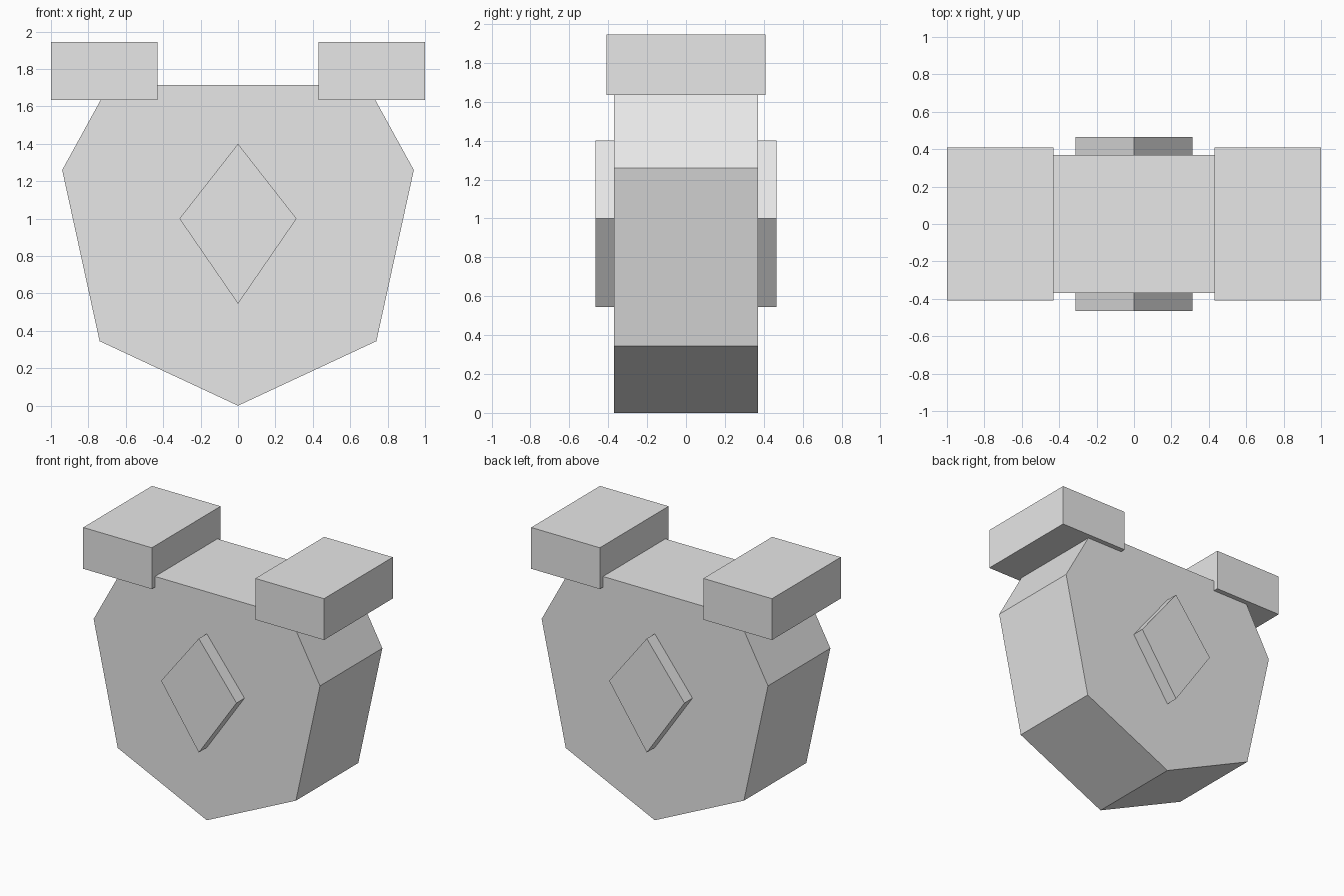
import bpy
import bmesh

cube = bpy.data.objects.get("Cube")
if cube:
    bpy.data.objects.remove(cube, do_unlink=True)

grey = bpy.data.materials.new("light_grey")
grey.use_nodes = True
colour = (0.8, 0.8, 0.8, 1)
grey.diffuse_color = colour
grey.node_tree.nodes["Principled BSDF"].inputs["Base Color"].default_value = colour


def prism(name, outline, y_front, y_back):
    """Extrude an x-z outline from front to back."""
    bm = bmesh.new()
    face = bm.faces.new([bm.verts.new((x, y_front, z)) for x, z in outline])
    extruded = bmesh.ops.extrude_face_region(bm, geom=[face])["geom"]
    verts = [v for v in extruded if isinstance(v, bmesh.types.BMVert)]
    bmesh.ops.translate(bm, verts=verts, vec=(0, y_back - y_front, 0))
    bmesh.ops.recalc_face_normals(bm, faces=bm.faces)
    mesh = bpy.data.meshes.new(name)
    bm.to_mesh(mesh)
    bm.free()
    mesh.materials.append(grey)
    obj = bpy.data.objects.new(name, mesh)
    bpy.context.collection.objects.link(obj)
    return obj


def mirrored(half):
    """Complete an outline from its +x corners, skipping those on the centre line."""
    return half + [(-x, z) for x, z in reversed(half) if x > 0]


# Shield-shaped body
prism("body", mirrored([(0, 0), (0.74, 0.345), (0.94, 1.26), (0.69, 1.715)]), -0.37, 0.37)

# Raised diamonds on the front and back
diamond = [(0, 0.545), (0.313, 1.0), (0, 1.4), (-0.313, 1.0)]
prism("front_diamond", diamond, -0.465, -0.36)
prism("back_diamond", diamond, 0.36, 0.465)

# Blocks on the top corners
for name, side in (("left_block", 1), ("right_block", -1)):
    corners = [(0.43, 1.635), (1, 1.635), (1, 1.945), (0.43, 1.945)]
    prism(name, [(side * x, z) for x, z in corners], -0.408, 0.408)
